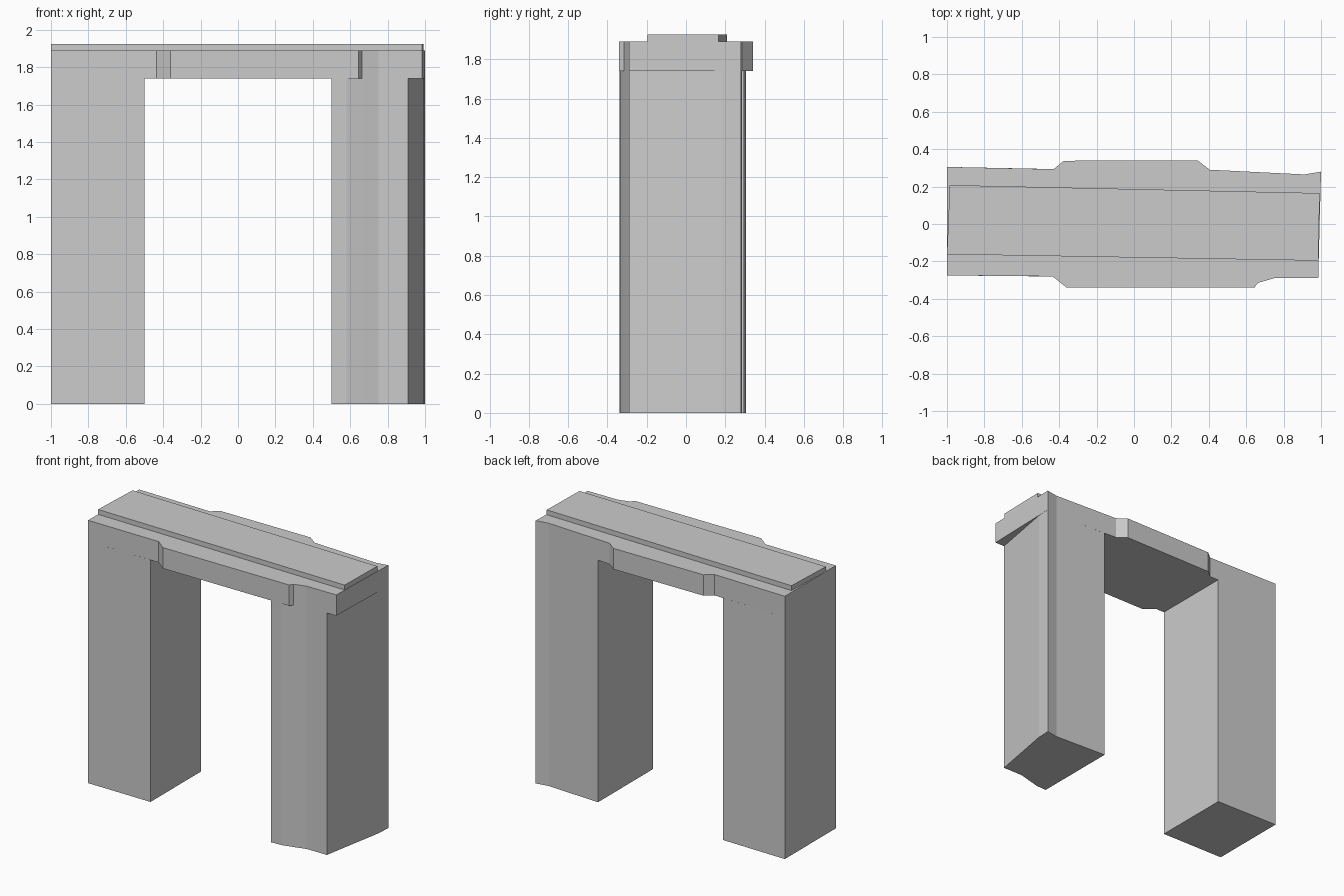
import bpy
import bmesh

cube = bpy.data.objects.get("Cube")
if cube:
    bpy.data.objects.remove(cube, do_unlink=True)

GREY = (0.6, 0.6, 0.6, 1.0)
stone = bpy.data.materials.new("pale grey stone")
stone.use_nodes = True
stone.diffuse_color = GREY
stone.node_tree.nodes["Principled BSDF"].inputs["Base Color"].default_value = GREY


def extrude_plan(name, plan, bottom, top):
    """Extrude a ground plan vertically into a closed block."""
    bm = bmesh.new()
    base = bm.faces.new([bm.verts.new((x, y, bottom)) for x, y in plan])
    result = bmesh.ops.extrude_face_region(bm, geom=[base], use_keep_orig=True)
    raised = [v for v in result["geom"] if isinstance(v, bmesh.types.BMVert)]
    bmesh.ops.translate(bm, verts=raised, vec=(0, 0, top - bottom))
    bmesh.ops.recalc_face_normals(bm, faces=bm.faces)
    mesh = bpy.data.meshes.new(name)
    bm.to_mesh(mesh)
    bm.free()
    mesh.materials.append(stone)
    obj = bpy.data.objects.new(name, mesh)
    bpy.context.collection.objects.link(obj)
    return obj


SPRING, SHOULDER, TOP = 1.74, 1.89, 1.925

# Plain pillar on the -x side
extrude_plan("right_pillar",
             [(-1, -0.275), (-0.5, -0.28), (-0.5, 0.295), (-1, 0.305)],
             0, SPRING)

# Worn pillar with a rounded front and a slanting outer side
extrude_plan("left_pillar",
             [(0.5, -0.338), (0.58, -0.335), (0.66, -0.315), (0.75, -0.29),
              (0.91, -0.29), (0.995, 0.18), (1, 0.28), (0.91, 0.265), (0.5, 0.285)],
             0, SPRING)

# Lintel with a raised panel on the front and the back
front_edge = [(-1, -0.275), (-0.435, -0.28), (-0.36, -0.34), (0.645, -0.34),
              (0.662, -0.315), (0.75, -0.29), (0.985, -0.29)]
back_edge = [(1, 0.28), (0.91, 0.265), (0.405, 0.29), (0.34, 0.34),
             (-0.375, 0.338), (-0.43, 0.293), (-1, 0.305)]
extrude_plan("lintel", front_edge + back_edge, SPRING, SHOULDER)

# Thin slab lying along the top
extrude_plan("top_slab",
             [(-1, -0.162), (0.985, -0.196), (0.993, 0.165), (-0.985, 0.208)],
             SHOULDER, TOP)
